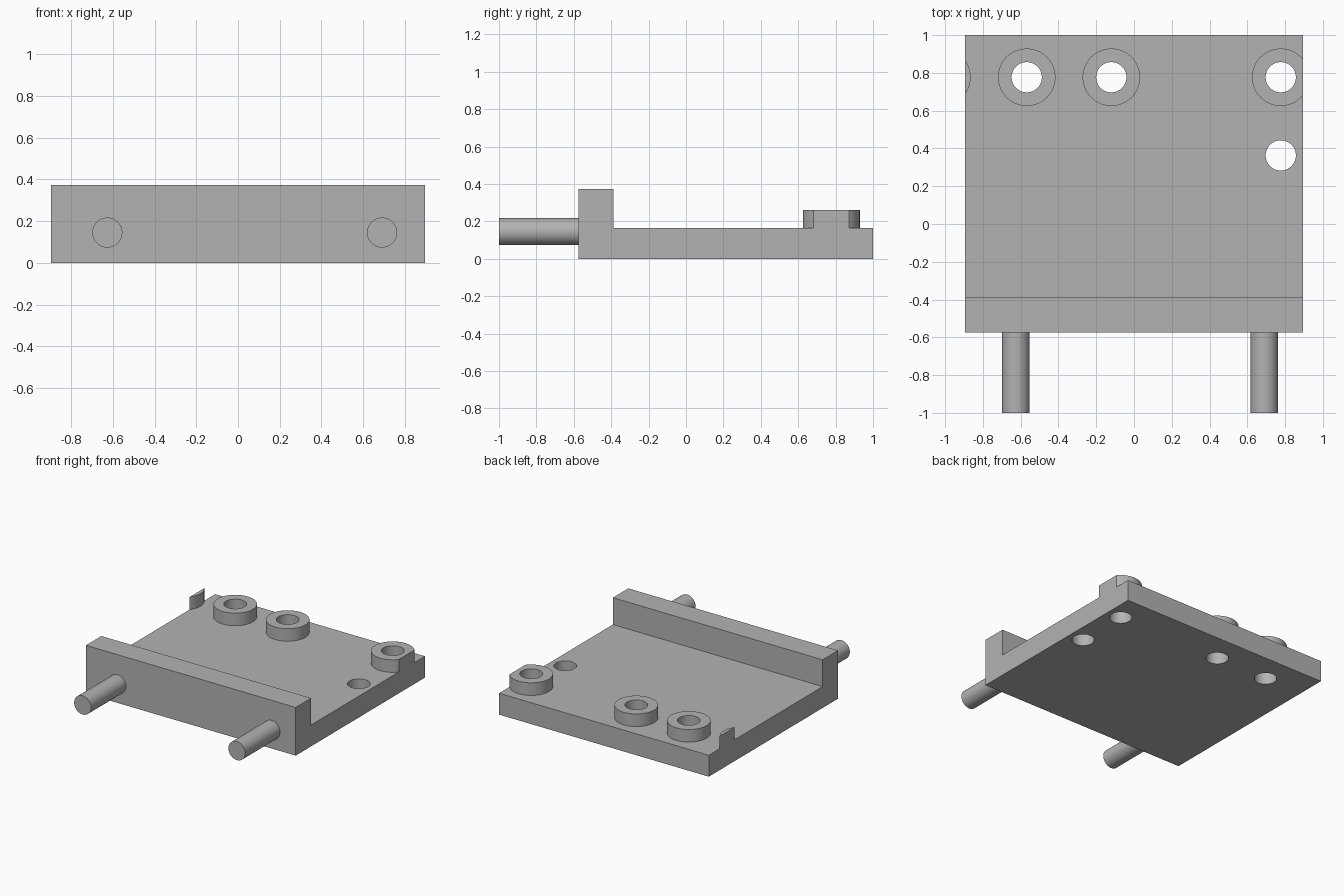
import bpy
import bmesh
import math
from mathutils import Matrix, Vector

cube = bpy.data.objects.get("Cube")
if cube:
    bpy.data.objects.remove(cube, do_unlink=True)

HALF_WIDTH = 0.895
FRONT, WALL_BACK, BACK = -0.575, -0.387, 1.0
PLATE_TOP, WALL_TOP, BOSS_TOP = 0.165, 0.372, 0.262
BOSS_Y, BOSS_R, HOLE_R, PIN_R = 0.777, 0.152, 0.08, 0.072

grey = bpy.data.materials.new("plain grey")
grey.use_nodes = True
colour = (0.45, 0.45, 0.45, 1.0)
grey.diffuse_color = colour
grey.node_tree.nodes["Principled BSDF"].inputs["Base Color"].default_value = colour


def add_object(name, bm):
    bmesh.ops.recalc_face_normals(bm, faces=bm.faces)
    mesh = bpy.data.meshes.new(name)
    bm.to_mesh(mesh)
    bm.free()
    mesh.materials.append(grey)
    obj = bpy.data.objects.new(name, mesh)
    bpy.context.collection.objects.link(obj)
    return obj


def cylinder(name, start, end, radius):
    start, end = Vector(start), Vector(end)
    axis = end - start
    turn = axis.to_track_quat("Z", "Y").to_matrix().to_4x4()
    bm = bmesh.new()
    bmesh.ops.create_cone(bm, cap_ends=True, segments=64, radius1=radius,
                          radius2=radius, depth=axis.length,
                          matrix=Matrix.Translation((start + end) / 2) @ turn)
    return add_object(name, bm)


def extrude_profile(name, profile, half_width):
    bm = bmesh.new()
    face = bm.faces.new([bm.verts.new((-half_width, y, z)) for y, z in profile])
    made = bmesh.ops.extrude_face_region(bm, geom=[face])["geom"]
    verts = [v for v in made if isinstance(v, bmesh.types.BMVert)]
    bmesh.ops.translate(bm, verts=verts, vec=(2 * half_width, 0, 0))
    return add_object(name, bm)


helpers = []


def combine(target, helper, operation):
    helper.hide_render = True
    helpers.append(helper)
    mod = target.modifiers.new(helper.name, "BOOLEAN")
    mod.operation = operation
    mod.solver = "EXACT"
    mod.object = helper


# Plate with upright front wall, made wide so the sides can be trimmed flush
plate = extrude_profile("mounting_plate", [
    (FRONT, 0), (BACK, 0), (BACK, PLATE_TOP), (WALL_BACK, PLATE_TOP),
    (WALL_BACK, WALL_TOP), (FRONT, WALL_TOP)], 1.4)

# Raised bosses, the outer ones cut by the plate sides
for x in (-1.017, -0.568, -0.12, 0.777):
    boss = cylinder("boss", (x, BOSS_Y, 0.08), (x, BOSS_Y, BOSS_TOP), BOSS_R)
    combine(plate, boss, "UNION")
trim = extrude_profile("side_trim", [(-2, -1), (2, -1), (2, 1), (-2, 1)], HALF_WIDTH)
combine(plate, trim, "INTERSECT")

# Through holes
for x, y in ((-0.568, BOSS_Y), (-0.12, BOSS_Y), (0.777, BOSS_Y), (0.777, 0.363)):
    combine(plate, cylinder("hole_cutter", (x, y, -0.1), (x, y, 0.5), HOLE_R), "DIFFERENCE")

# Bake the cuts and drop the helpers
bpy.context.view_layer.update()
graph = bpy.context.evaluated_depsgraph_get()
baked = bpy.data.meshes.new_from_object(plate.evaluated_get(graph))
plate.modifiers.clear()
plate.data = baked
baked.materials.clear()
baked.materials.append(grey)
for helper in helpers:
    bpy.data.objects.remove(helper, do_unlink=True)

# Locating pins on the front wall
parts = [plate]
for name, x in (("right_pin", -0.626), ("left_pin", 0.69)):
    parts.append(cylinder(name, (x, -1, 0.145), (x, FRONT + 0.01, 0.145), PIN_R))

# Smooth round walls, keep edges sharp
bpy.ops.object.select_all(action="DESELECT")
for part in parts:
    part.select_set(True)
bpy.context.view_layer.objects.active = plate
bpy.ops.object.shade_smooth_by_angle(angle=math.radians(30))
